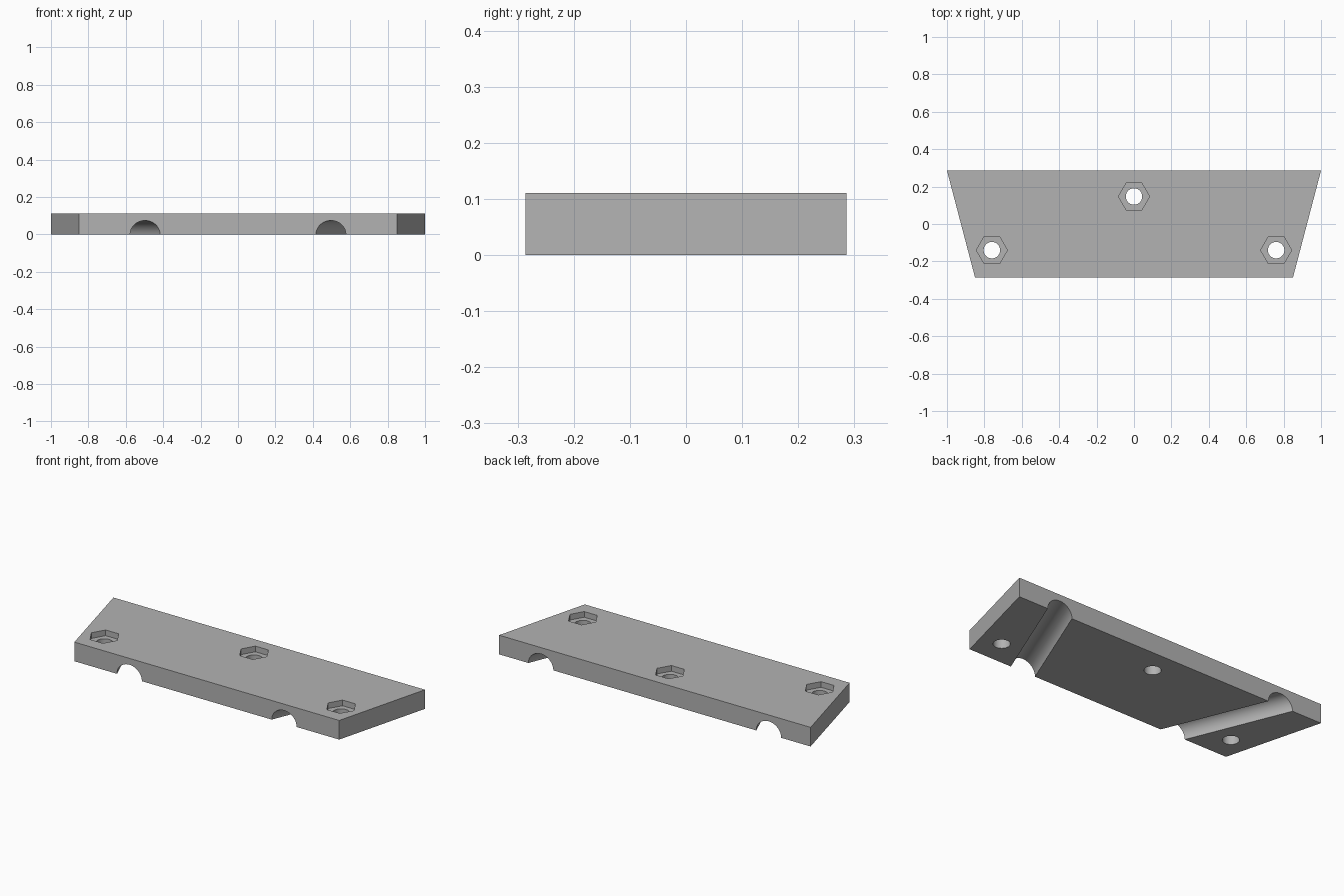
import bpy, bmesh, math
from mathutils import Matrix

HEIGHT, HALF_DEPTH = 0.111, 0.286

cube = bpy.data.objects.get("Cube")
if cube:
    bpy.data.objects.remove(cube, do_unlink=True)

grey = bpy.data.materials.new("matte grey")
grey.use_nodes = True
grey.diffuse_color = (0.45, 0.45, 0.45, 1)
grey.node_tree.nodes["Principled BSDF"].inputs["Base Color"].default_value = (0.45, 0.45, 0.45, 1)


def prism(name, outline, low, high, matrix=Matrix()):
    """Extrude a flat outline from low to high, then place it."""
    bm = bmesh.new()
    face = bm.faces.new([bm.verts.new((x, y, low)) for x, y in outline])
    top = bmesh.ops.extrude_face_region(bm, geom=[face])["geom"]
    bmesh.ops.translate(bm, vec=(0, 0, high - low),
                        verts=[g for g in top if isinstance(g, bmesh.types.BMVert)])
    bmesh.ops.recalc_face_normals(bm, faces=bm.faces)
    bm.transform(matrix)
    mesh = bpy.data.meshes.new(name)
    bm.to_mesh(mesh)
    bm.free()
    mesh.materials.append(grey)
    obj = bpy.data.objects.new(name, mesh)
    bpy.context.collection.objects.link(obj)
    return obj


def polygon(radius, sides):
    return [(radius * math.cos(math.tau * i / sides), radius * math.sin(math.tau * i / sides))
            for i in range(sides)]


# Tapered plate
plate = prism("clamp_plate", [(-0.85, -HALF_DEPTH), (0.85, -HALF_DEPTH),
                              (1, HALF_DEPTH), (-1, HALF_DEPTH)], 0, HEIGHT)
cutters = []

# Splayed half-round channels in the underside
for side in (-1, 1):
    place = (Matrix.Translation((side * 0.614, 0, 0))
             @ Matrix.Rotation(-side * math.radians(22.3), 4, "Z")
             @ Matrix.Rotation(math.radians(90), 4, "X"))
    cutters.append(prism("channel_cutter", polygon(0.074, 64), -0.6, 0.6, place))

# Bolt holes with hexagonal nut pockets
for x, y in ((0, 0.147), (-0.76, -0.14), (0.76, -0.14)):
    place = Matrix.Translation((x, y, 0))
    cutters.append(prism("bolt_hole_cutter", polygon(0.044, 48), -0.1, 0.3, place))
    cutters.append(prism("nut_pocket_cutter", polygon(0.083, 6), HEIGHT - 0.033, 0.3, place))

for cutter in cutters:
    cut = plate.modifiers.new(cutter.name, "BOOLEAN")
    cut.operation, cut.solver, cut.object = "DIFFERENCE", "EXACT", cutter

# Apply the cuts, then drop the cutters
bpy.context.view_layer.update()
graph = bpy.context.evaluated_depsgraph_get()
result = bpy.data.meshes.new_from_object(plate.evaluated_get(graph))
plate.modifiers.clear()
plate.data = result
for cutter in cutters:
    bpy.data.objects.remove(cutter, do_unlink=True)

# Smooth channels and holes, crisp edges
bpy.ops.object.select_all(action="DESELECT")
plate.select_set(True)
bpy.context.view_layer.objects.active = plate
bpy.ops.object.shade_smooth_by_angle(angle=math.radians(30))
